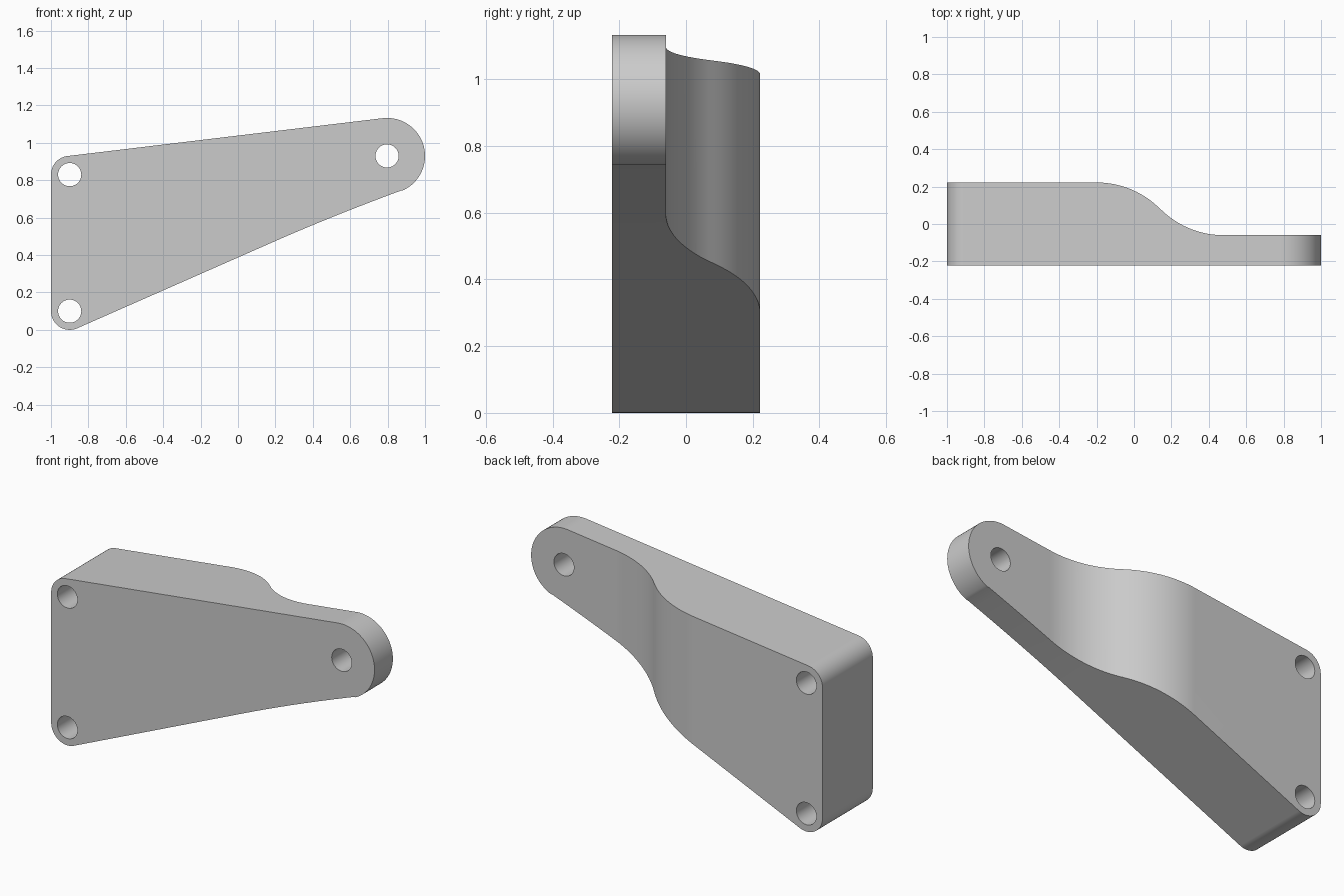
import bpy, bmesh
from math import sin, cos, pi, radians
from mathutils import Vector

cube = bpy.data.objects.get("Cube")
if cube:
    bpy.data.objects.remove(cube, do_unlink=True)

grey = bpy.data.materials.new("light grey metal")
grey.use_nodes = True
grey.diffuse_color = (0.6, 0.6, 0.6, 1)
grey.node_tree.nodes["Principled BSDF"].inputs["Base Color"].default_value = (0.6, 0.6, 0.6, 1)


def arc(cx, cy, r, start, end, steps=16):
    """Points along an arc, angles in degrees."""
    angles = [radians(start + (end - start) * i / steps) for i in range(steps + 1)]
    return [(cx + r * cos(a), cy + r * sin(a)) for a in angles]


def prism(name, points, direction):
    """Extrude a closed outline of 3D points along a direction."""
    bm = bmesh.new()
    face = bm.faces.new([bm.verts.new(p) for p in points])
    out = bmesh.ops.extrude_face_region(bm, geom=[face])
    moved = [v for v in out["geom"] if isinstance(v, bmesh.types.BMVert)]
    bmesh.ops.translate(bm, verts=moved, vec=Vector(direction))
    bmesh.ops.recalc_face_normals(bm, faces=bm.faces)
    mesh = bpy.data.meshes.new(name)
    bm.to_mesh(mesh)
    bm.free()
    mesh.materials.append(grey)
    obj = bpy.data.objects.new(name, mesh)
    bpy.context.collection.objects.link(obj)
    return obj


def cut(target, tool, operation):
    """Apply a boolean and discard the tool."""
    bpy.context.view_layer.objects.active = target
    mod = target.modifiers.new("cut", 'BOOLEAN')
    mod.operation, mod.object, mod.solver = operation, tool, 'EXACT'
    bpy.ops.object.modifier_apply(modifier=mod.name)
    bpy.data.objects.remove(tool, do_unlink=True)


FRONT, BACK, STEP = -0.222, 0.222, -0.06
TOP_HOLE, LOW_HOLE, ARM_HOLE = (-0.9, 0.83), (-0.9, 0.1), (0.797, 0.93)

# Side outline: three rounded corners and a gently bowed lower edge
p0, p1, p2 = Vector((0.2, 0.475)), Vector((0.5, 0.607)), Vector((0.87, 0.744))
bow = [tuple(p0 * (1 - t) ** 2 + p1 * 2 * t * (1 - t) + p2 * t * t)
       for t in [i / 14 for i in range(15)]]
outline = (arc(*LOW_HOLE, 0.1, 180, 293.7) + bow
           + arc(*ARM_HOLE, 0.203, -66, 96.8, 40)
           + arc(*TOP_HOLE, 0.1, 96.8, 180))
bracket = prism("bracket_body", [(x, FRONT, z) for x, z in outline], (0, BACK - FRONT, 0))

# Plan outline: thick block easing through an S curve to the thin arm
R = 0.479
plan = ([(-1.2, -0.4), (1.2, -0.4), (1.2, STEP)]
        + arc(0.48, STEP + R, R, 270, 225, 20)
        + arc(-0.2, BACK - R, R, 45, 90, 20)[1:]
        + [(-0.2, 0.4), (-1.2, 0.4)])
plan = [(x, y) for x, y in plan if (x, y) != (-0.2, 0.4)]
plan[-1] = (-1.2, BACK)
cut(bracket, prism("plan_cutter", [(x, y, -0.2) for x, y in plan], (0, 0, 1.6)), 'INTERSECT')

# Bolt holes right through
for hole in (TOP_HOLE, LOW_HOLE, ARM_HOLE):
    ring = arc(*hole, 0.062, 0, 360, 40)[:-1]
    cut(bracket, prism("hole_cutter", [(x, -0.5, z) for x, z in ring], (0, 1, 0)), 'DIFFERENCE')

# Smooth curves, crisp rims
bpy.ops.object.select_all(action='DESELECT')
bracket.select_set(True)
bpy.context.view_layer.objects.active = bracket
bpy.ops.object.shade_smooth_by_angle(angle=radians(30))
weighted = bracket.modifiers.new("even shading", 'WEIGHTED_NORMAL')
weighted.keep_sharp = True
